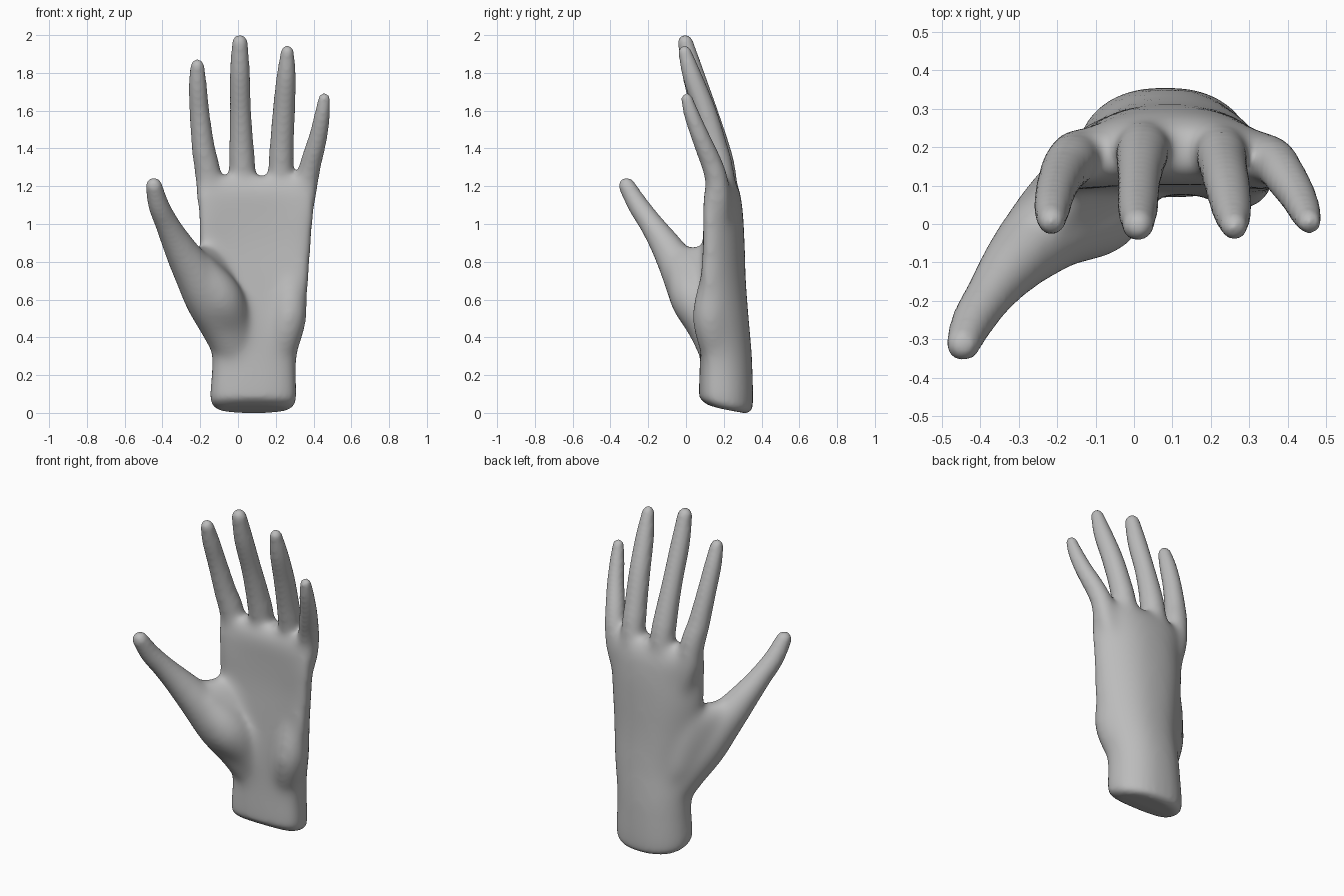
import bpy, bmesh, math
from mathutils import Vector

cube = bpy.data.objects.get("Cube")
if cube:
    bpy.data.objects.remove(cube, do_unlink=True)

skin = bpy.data.materials.new("plain_grey")
skin.use_nodes = True
GREY = (0.5, 0.5, 0.5, 1)
skin.diffuse_color = GREY
skin.node_tree.nodes["Principled BSDF"].inputs["Base Color"].default_value = GREY

bm = bmesh.new()
SIDES = 32
ANGLES = [math.tau * n / SIDES for n in range(SIDES)]


def resample(rows, steps=5):
    """Smooth curve through rows of any width."""
    out = []
    for i in range(len(rows) - 1):
        p0, p1 = rows[max(i - 1, 0)], rows[i]
        p2, p3 = rows[i + 1], rows[min(i + 2, len(rows) - 1)]
        for s in range(steps):
            t = s / steps
            out.append([0.5 * (2 * b + (c - a) * t + (2 * a - 5 * b + 4 * c - d) * t * t
                               + (3 * b - a - 3 * c + d) * t ** 3)
                        for a, b, c, d in zip(p0, p1, p2, p3)])
    return out + [list(rows[-1])]


def skin_rings(rings):
    """Bridge rings of points into a closed surface."""
    loops = [[bm.verts.new(p) for p in ring] for ring in rings]
    for a, b in zip(loops, loops[1:]):
        for i in range(SIDES):
            j = (i + 1) % SIDES
            bm.faces.new((a[i], a[j], b[j], b[i]))
    bm.faces.new(loops[0][::-1])
    bm.faces.new(loops[-1])


def tube(points):
    """Round tube through (x, y, z, radius) with a rounded far end."""
    path = resample(points)
    end, before = Vector(path[-1][:3]), Vector(path[-2][:3])
    heading, r = (end - before).normalized(), path[-1][3]
    for k in range(1, 6):
        a = k / 5.3 * math.pi / 2
        path.append([*(end + heading * r * 1.15 * math.sin(a)), r * math.cos(a)])
    rings = []
    for i, row in enumerate(path):
        here = Vector(row[:3])
        ahead = Vector(path[min(i + 1, len(path) - 1)][:3])
        behind = Vector(path[max(i - 1, 0)][:3])
        along = (ahead - behind).normalized()
        side = Vector((0, 1, 0)).cross(along).normalized()
        up = along.cross(side)
        rings.append([here + row[3] * (side * math.cos(t) + up * math.sin(t))
                      for t in ANGLES])
    skin_rings(rings)


# Wrist and palm: z, left x, right x, middle y, half depth, arch, tilt
palm = [
    (0.02, -0.1, 0.26, 0.215, 0.1, 0.02, 0.22),
    (0.045, -0.135, 0.297, 0.212, 0.135, 0.025, 0.22),
    (0.1, -0.146, 0.308, 0.212, 0.143, 0.03, 0.12),
    (0.3, -0.138, 0.312, 0.212, 0.138, 0.04, 0),
    (0.5, -0.15, 0.355, 0.205, 0.128, 0.07, 0),
    (0.7, -0.185, 0.375, 0.203, 0.115, 0.08, 0),
    (0.9, -0.205, 0.39, 0.206, 0.105, 0.08, 0),
    (1.05, -0.21, 0.402, 0.203, 0.1, 0.08, 0),
    (1.18, -0.22, 0.41, 0.194, 0.09, 0.06, 0),
    (1.25, -0.18, 0.375, 0.19, 0.054, 0.05, 0),
]
rings = []
for z, x0, x1, yc, depth, arch, tilt in resample(palm):
    ring = []
    for t in ANGLES:
        u = math.copysign(abs(math.cos(t)) ** 0.85, math.cos(t))
        v = math.copysign(abs(math.sin(t)) ** 0.85, math.sin(t)) * depth
        ring.append(((x0 + x1) / 2 + u * (x1 - x0) / 2,
                     yc + v - arch * abs(u) ** 2.5, z - tilt * v))
    rings.append(ring)
skin_rings(rings)

# Index, middle, ring and little finger
tube([(-0.11, 0.185, 1.0, 0.06), (-0.145, 0.178, 1.15, 0.072), (-0.161, 0.165, 1.28, 0.07),
      (-0.183, 0.137, 1.4, 0.061), (-0.203, 0.09, 1.58, 0.053), (-0.213, 0.042, 1.73, 0.048),
      (-0.215, 0.01, 1.83, 0.038)])
tube([(0.03, 0.205, 1.0, 0.06), (0.024, 0.204, 1.16, 0.073), (0.023, 0.193, 1.28, 0.072),
      (0.018, 0.163, 1.42, 0.064), (0.013, 0.11, 1.6, 0.056), (0.01, 0.042, 1.8, 0.053),
      (0.01, -0.002, 1.955, 0.042)])
tube([(0.2, 0.2, 1.0, 0.06), (0.216, 0.2, 1.16, 0.072), (0.226, 0.185, 1.28, 0.069),
      (0.232, 0.153, 1.42, 0.063), (0.243, 0.1, 1.6, 0.059), (0.255, 0.034, 1.78, 0.051),
      (0.261, -0.005, 1.905, 0.036)])
tube([(0.3, 0.18, 0.98, 0.055), (0.342, 0.173, 1.12, 0.066), (0.367, 0.16, 1.24, 0.064),
      (0.391, 0.127, 1.34, 0.056), (0.426, 0.073, 1.47, 0.048), (0.446, 0.03, 1.58, 0.041),
      (0.456, 0.006, 1.658, 0.032)])

# Thumb, then the fleshy mound at its root
tube([(0.01, 0.2, 0.25, 0.1), (-0.075, 0.13, 0.45, 0.12), (-0.158, 0.045, 0.61, 0.128),
      (-0.247, -0.037, 0.77, 0.107), (-0.318, -0.109, 0.89, 0.081),
      (-0.375, -0.184, 1, 0.063), (-0.42, -0.254, 1.1, 0.055), (-0.444, -0.31, 1.196, 0.045)])
tube([(0.06, 0.22, 0.2, 0.08), (-0.03, 0.13, 0.45, 0.108),
      (-0.1, 0.038, 0.61, 0.125), (-0.19, -0.018, 0.75, 0.09)])

# Fold of skin between thumb and palm: z, palm end, thumb end, half depth
fold = [
    (0.36, 0.02, 0.2, -0.04, 0.16, 0.09),
    (0.48, -0.03, 0.2, -0.09, 0.11, 0.112),
    (0.62, -0.05, 0.19, -0.165, 0.04, 0.115),
    (0.74, -0.08, 0.18, -0.22, -0.01, 0.1),
    (0.83, -0.11, 0.17, -0.25, -0.03, 0.072),
    (0.88, -0.12, 0.165, -0.26, -0.04, 0.03),
]
rings = []
for z, ax, ay, bx, by, depth in resample(fold):
    palm_end, thumb_end = Vector((ax, ay, z)), Vector((bx, by, z))
    along = (thumb_end - palm_end).normalized()
    across = Vector((-along.y, along.x, 0))
    half = (thumb_end - palm_end) / 2
    rings.append([palm_end + half + half * math.copysign(abs(math.cos(t)) ** 0.6, math.cos(t))
                  + along * depth * 0.6 * math.cos(t) + across * depth * math.sin(t)
                  for t in ANGLES])
skin_rings(rings)

# Heel of the palm below the little finger
tube([(0.19, 0.2, 0.18, 0.06), (0.245, 0.145, 0.4, 0.092),
      (0.275, 0.13, 0.56, 0.093), (0.27, 0.18, 0.82, 0.07)])

bmesh.ops.recalc_face_normals(bm, faces=bm.faces)
mesh = bpy.data.meshes.new("hand")
bm.to_mesh(mesh)
bm.free()
hand = bpy.data.objects.new("hand", mesh)
bpy.context.collection.objects.link(hand)

# Fuse the parts into one skin
remesh = hand.modifiers.new("fuse", "REMESH")
remesh.mode = "VOXEL"
remesh.voxel_size = 0.012
bpy.context.view_layer.update()
graph = bpy.context.evaluated_depsgraph_get()
fused = bpy.data.meshes.new_from_object(hand.evaluated_get(graph))
hand.modifiers.clear()
hand.data = fused


def fade(value, start, stop):
    return min(1, max(0, (value - start) / (stop - start)))


# Soften the palm strongly and the fingers lightly
group = hand.vertex_groups.new(name="palm")
for v in fused.vertices:
    x, y, z = v.co
    thumb = fade(z - x, 0.98, 1.15) * fade(-x, 0.15, 0.25) * fade(-y, -0.05, 0.05)
    weight = fade(z, 0.1, 0.22) * fade(z, 1.36, 1.22) * (1 - thumb)
    group.add([v.index], weight, "REPLACE")
for name, rounds, area in (("soften_palm", 60, "palm"), ("soften_all", 8, "")):
    soften = hand.modifiers.new(name, "SMOOTH")
    soften.factor = 0.5
    soften.iterations = rounds
    soften.vertex_group = area

fused.materials.clear()
fused.materials.append(skin)
for face in fused.polygons:
    face.use_smooth = True
    face.material_index = 0
